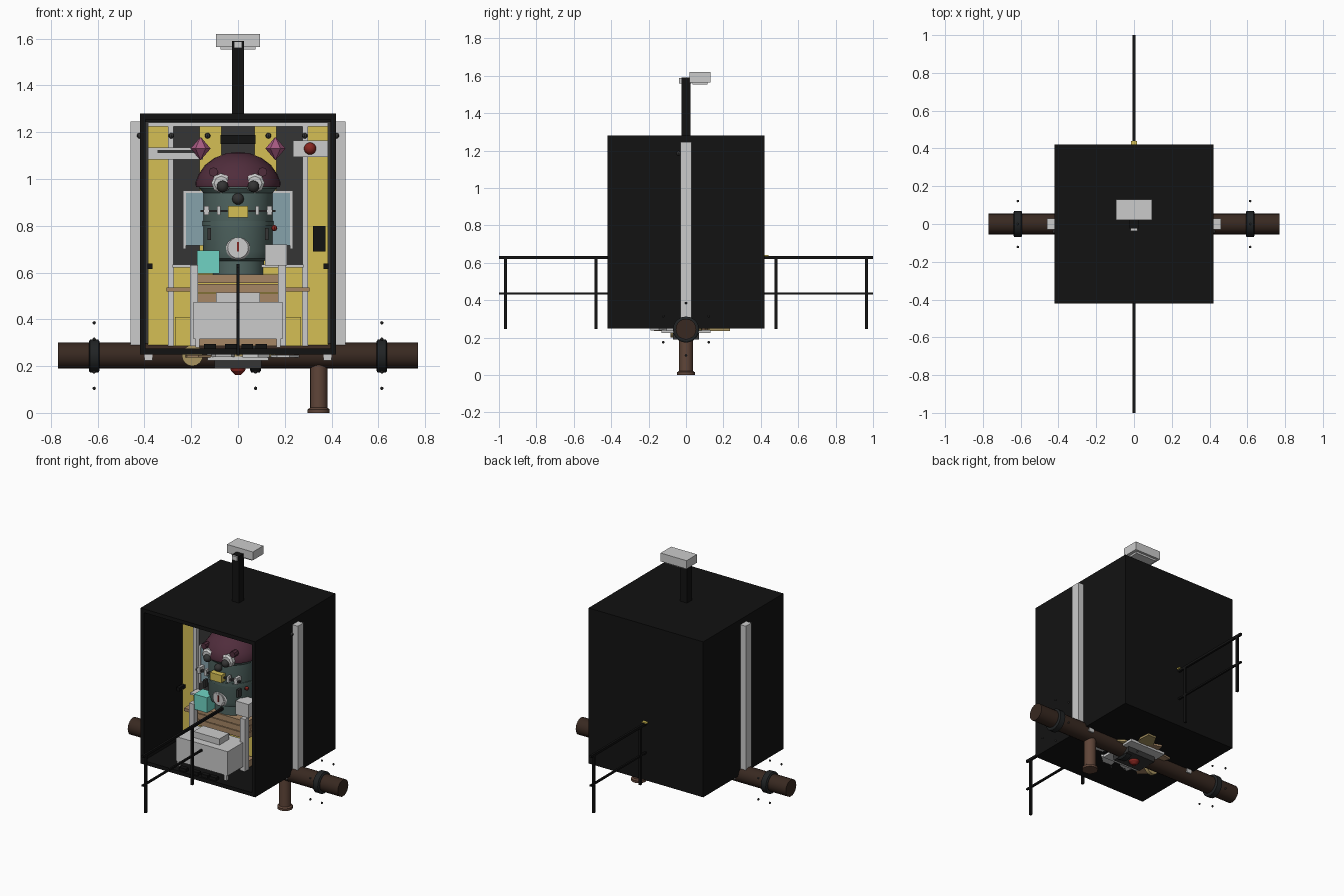
import bpy, bmesh, math, random
from mathutils import Matrix, Vector

if "Cube" in bpy.data.objects:
    bpy.data.objects.remove(bpy.data.objects["Cube"])
random.seed(4)

COL = dict(black=(.006, .006, .006), yellow=(.66, .52, .09), dark=(.035, .035, .035),
           teal=(.08, .13, .12), maroon=(.08, .026, .045), pink=(.38, .1, .22),
           brown=(.04, .022, .015), rust=(.115, .06, .04), tan=(.38, .24, .13),
           blue=(.24, .36, .41), aqua=(.16, .65, .55), red=(.25, .02, .015),
           white=(.7, .7, .7), ring=(.015, .017, .018), gold=(.4, .3, .12))
MATS = {}


def paint(ob, c):
    if c:
        if c not in MATS:
            MATS[c] = bpy.data.materials.new(c + "_paint")
            MATS[c].diffuse_color = (*COL[c], 1)
        ob.data.materials.append(MATS[c])
    return ob


def finish(name, bm, c, smooth=False):
    me = bpy.data.meshes.new(name)
    bmesh.ops.recalc_face_normals(bm, faces=bm.faces)
    bm.to_mesh(me)
    bm.free()
    ob = bpy.data.objects.new(name, me)
    bpy.context.collection.objects.link(ob)
    if smooth:
        bpy.ops.object.select_all(action='DESELECT')
        ob.select_set(True)
        bpy.context.view_layer.objects.active = ob
        bpy.ops.object.shade_smooth_by_angle()
    return paint(ob, c)


def box(name, x, y, z, c=None):
    """Box from (min, max) ranges."""
    bm = bmesh.new()
    size = [b - a for a, b in (x, y, z)]
    mid = [(a + b) / 2 for a, b in (x, y, z)]
    bmesh.ops.create_cube(bm, size=1, matrix=Matrix.Translation(mid) @ Matrix.Diagonal((*size, 1)))
    return finish(name, bm, c)


def pair(name, x, y, z, c=None):
    """Box mirrored left and right."""
    box(name + "_right", x, y, z, c)
    box(name + "_left", (-x[1], -x[0]), y, z, c)


def lathe(name, prof, at, axis='Z', c=None, n=24):
    """Spin a (radius, height) profile around an axis."""
    rot = {'Z': Matrix(), 'X': Matrix.Rotation(math.pi / 2, 4, 'Y'),
           'Y': Matrix.Rotation(math.pi / 2, 4, 'X')}[axis]
    bm = bmesh.new()
    rings = [[bm.verts.new((r * math.cos(2 * math.pi * i / n), r * math.sin(2 * math.pi * i / n), h))
              for i in range(n)] for r, h in prof]
    for a, b in zip(rings, rings[1:]):
        for i in range(n):
            bm.faces.new((a[i], a[(i + 1) % n], b[(i + 1) % n], b[i]))
    bm.faces.new(rings[0])
    bm.faces.new(rings[-1])
    bm.transform(Matrix.Translation(at) @ rot)
    return finish(name, bm, c, n > 8)


def ball(name, r, at, c, seg=12):
    bm = bmesh.new()
    bmesh.ops.create_uvsphere(bm, u_segments=seg, v_segments=8, radius=r, matrix=Matrix.Translation(at))
    return finish(name, bm, c, True)


# Open-fronted cabinet shell
bm = bmesh.new()
bmesh.ops.create_cube(bm, size=1, matrix=Matrix.Translation((0, 0, .765)) @ Matrix.Diagonal((.84, .84, 1.03, 1)))
bm.faces.ensure_lookup_table()
bmesh.ops.delete(bm, geom=[f for f in bm.faces if f.normal.y < -.5], context='FACES')
shell = finish("cabinet_shell", bm, "black")
# recalc on an open box is fine: thickness goes inward
sol = shell.modifiers.new("walls", 'SOLIDIFY')
sol.thickness, sol.offset = .035, -1

# Dividing wall with stripes and posts
box("wall_panel", (-.42, .42), (-.015, .02), (.28, 1.245), "dark")
for a, b in ((.3, .385), (.07, .165)):
    pair("yellow_stripe", (a, b), (-.03, -.015), (.285 if a > .2 else .62, 1.24), "yellow")
pair("outer_column", (.42, .46), (-.03, .03), (.29, 1.245))
pair("inner_column", (.275, .3), (-.04, -.015), (.285, 1.23))
box("wall_header", (-.385, .385), (-.04, -.015), (1.225, 1.242))
for s in (-1, 1):
    for x in (.13, .285, .42):
        ball("wall_bolt", .012, (s * x, -.04, 1.185), "dark", 8)
    pair("bracket_foot", (.365, .4), (-.06, .06), (.225, .26))

# Main pipe with bolted clamps
lathe("main_pipe", [(.055, -.77), (.055, .77)], (0, 0, .245), 'X', "brown", 20)
for x in (-.615, .075, .615):
    lathe("pipe_clamp", [(.062, -.023), (.07, -.018), (.07, .018), (.062, .023)], (x, 0, .243), 'X', "ring", 20)
    for k in range(6):
        a = math.radians(30 + 60 * k)
        ball("clamp_bolt", .007, (x, .14 * math.cos(a), .245 + .14 * math.sin(a)), "dark", 8)
lathe("drain_pipe", [(.047, 0), (.047, .015), (.037, .022), (.037, .22)], (.345, 0, 0), 'Z', "rust", 16)

# Mast and head
box("mast", (-.025, .025), (-.025, .025), (1.27, 1.59), "black")
box("mast_head", (-.095, .095), (.02, .13), (1.565, 1.62))
box("mast_head_lens", (-.075, .075), (.035, .115), (1.553, 1.565))
box("mast_bracket", (-.018, .018), (-.037, .03), (1.56, 1.588))

# Railing running front to back
box("top_rail", (-.007, .007), (-1, 1), (.62, .636), "black")
box("mid_rail", (-.006, .006), (-1, 1), (.43, .441), "black")
for y in (-.965, -.48, 0, .48, .965):
    box("rail_post", (-.007, .007), (y - .008, y + .008), (.245, .625), "black")
box("rail_clasp", (-.017, .017), (.415, .44), (.634, .642), "yellow")

# Robot body and dome
CY = -.05
lathe("robot_body", [(.112, .56), (.112, .65), (.14, .66), (.15, .69), (.15, .94), (.165, .96), (.165, .98)],
      (0, CY, 0), c="teal", n=28)
lathe("robot_collar", [(.154, .8), (.154, .82)], (0, CY, 0), c="teal", n=28)
lathe("robot_dome", [(.18, .965), (.182, .985), (.168, 1.02), (.14, 1.06), (.1, 1.09), (.05, 1.11), (.003, 1.115)],
      (0, CY, 0), c="maroon", n=28)
for s in (-1, 1):
    lathe("eye_socket", [(.042, 0), (.042, .03), (.03, .04)], (s * .072, -.185, .982), 'Y', None, 8)
    ball("eye", .025, (s * .066, -.225, .968), "dark")
    lathe("ear_knob", [(.02, -.02), (.02, .02)], (s * .105, -.19, 1.03), 'Y', "maroon", 8)
pair("arm_link", (.045, .16), (-.215, -.195), (.858, .868), "dark")
pair("arm_clip", (.075, .09), (-.225, -.195), (.845, .885), "white")
pair("arm_end", (.125, .145), (-.22, -.17), (.845, .885))
box("chest_block", (-.042, .042), (-.235, -.19), (.835, .885), "yellow")
ball("nose_knob", .025, (0, -.205, .915), "dark")
lathe("gauge_rim", [(.052, -.03), (.052, .0), (.044, .01)], (0, -.19, .705), 'Y', None, 20)
lathe("gauge_face", [(.036, 0), (.036, .014)], (0, -.19, .705), 'Y', "white", 20)
box("gauge_needle", (-.004, .004), (-.21, -.2), (.69, .73), "red")
ball("red_button", .013, (.155, -.13, .79), "red", 8)
pair("side_vane", (.14, .225), (-.07, -.035), (.715, .94), "blue")
pair("side_vane_rail", (.222, .236), (-.075, -.03), (.7, .95))
pair("side_vane_top", (.15, .236), (-.075, -.03), (.94, .95))
pair("body_latch", (.115, .13), (-.18, -.15), (.74, .79), "dark")

# Fittings on the wall
box("aqua_box", (-.175, -.08), (-.21, -.12), (.595, .695), "aqua")
box("control_box", (.115, .21), (-.19, -.1), (.63, .72))
box("white_arm", (-.385, -.15), (-.09, -.05), (1.083, 1.135), "white")
box("white_arm_slot", (-.345, -.16), (-.095, -.09), (1.112, 1.124), "dark")
box("lamp_box", (.235, .385), (-.09, -.03), (1.093, 1.165))
ball("red_lamp", .026, (.308, -.095, 1.13), "red")
box("visor_bar", (-.075, .075), (-.12, -.03), (1.15, 1.188), "black")
box("wall_switch", (.32, .375), (-.08, -.03), (.69, .8), "black")
pair("wall_stop", (.365, .387), (-.09, -.03), (.615, .638), "black")
for s in (-1, 1):
    lathe("crystal", [(.002, -.048), (.043, 0), (.002, .048)], (s * .16, -.09, 1.13), c="pink", n=6)

# Plinth, bench and desk
box("plinth", (-.275, .275), (-.08, -.03), (.285, .625), "yellow")
box("plinth_cap", (-.28, .28), (-.1, -.03), (.622, .634))
for z in (.475, .515, .555):
    box("bench_board", (-.185, .185), (-.17, -.08), (z, z + .036), "tan")
pair("bench_tab", (.18, .305), (-.13, -.08), (.518, .537), "tan")
pair("bench_post", (.17, .205), (-.22, -.18), (.285, .632))
box("desk_box", (-.19, .19), (-.38, -.18), (.315, .475))
box("desk_parcel", (-.095, .095), (-.33, -.23), (.475, .515), "white")
for y in (-.37, -.2):
    pair("desk_leg", (.165, .182), (y - .01, y + .01), (.28, .32))
pair("side_block", (.205, .27), (-.12, -.08), (.285, .41), "yellow")
box("bench_base", (-.19, .19), (-.17, -.1), (.285, .33), "tan")
for x in (-.12, -.03, .04, .1):
    box("pedal", (x - .025, x + .025), (-.41, -.38), (.26, .295), "black")

# Underside: ragged plates, core plate, red nub and gold disc
for i in range(14):
    a, r = i * 2.4, .05 + .011 * i
    n = random.randint(5, 7)
    bm = bmesh.new()
    vs = [bm.verts.new((r * math.cos(a) + random.uniform(.035, .085) * math.cos(6.283 * k / n),
                        r * math.sin(a) + random.uniform(.035, .085) * math.sin(6.283 * k / n),
                        .241 - .0004 * i)) for k in range(n)]
    ext = bmesh.ops.extrude_face_region(bm, geom=[bm.faces.new(vs)])
    bmesh.ops.translate(bm, vec=(0, 0, .012), verts=[v for v in ext["geom"] if isinstance(v, bmesh.types.BMVert)])
    finish("ragged_plate", bm, ("tan", None, "gold")[i % 3])
box("under_plate", (-.13, .13), (-.13, .13), (.225, .242))
box("under_tray", (-.1, .1), (-.07, .07), (.19, .225), "dark")
lathe("red_nub", [(.012, .163), (.03, .18), (.034, .195)], (0, 0, 0), c="red", n=12)
lathe("gold_disc", [(.045, -.012), (.045, .012)], (-.195, -.07, .245), 'Y', "gold", 16)

for m in bpy.data.materials:
    if m.users and not m.is_grease_pencil:
        m.use_nodes = True
        m.node_tree.nodes["Principled BSDF"].inputs["Base Color"].default_value = m.diffuse_color
